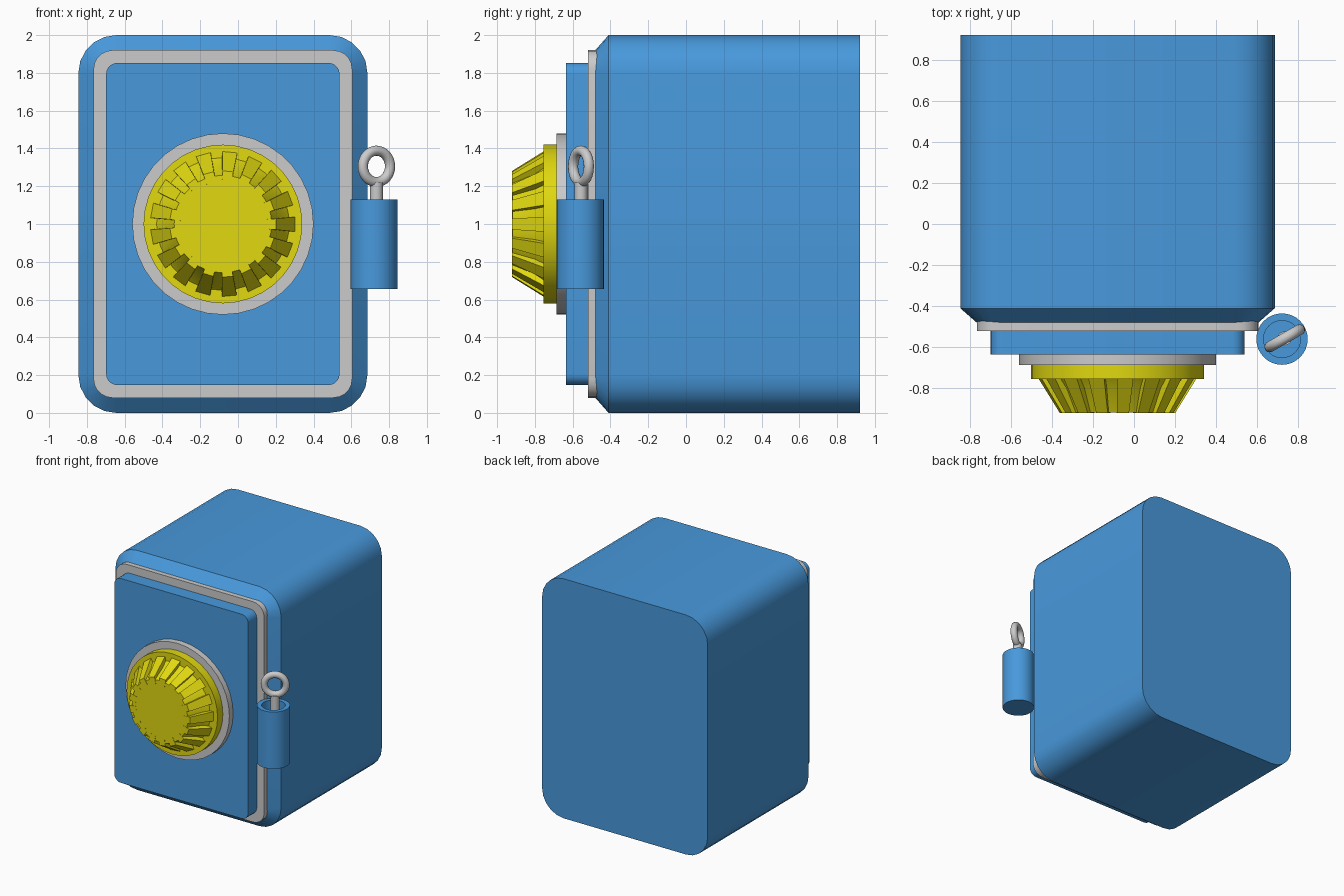
import bpy, bmesh, math
from mathutils import Vector, Matrix

if "Cube" in bpy.data.objects:
    bpy.data.objects.remove(bpy.data.objects["Cube"])

CX = -0.08  # centre line of the safe


def material(name, col):
    m = bpy.data.materials.new(name)
    m.diffuse_color = (*col, 1)
    m.use_nodes = True
    m.node_tree.nodes["Principled BSDF"].inputs["Base Color"].default_value = m.diffuse_color
    return m


BLUE = material("blue_paint", (0.065, 0.32, 0.72))
YELLOW = material("yellow_paint", (0.75, 0.69, 0.005))


def add_loft(bm, rings):
    """Skin a list of equal-length point rings and cap both ends."""
    vs = [[bm.verts.new(p) for p in r] for r in rings]
    n = len(vs[0])
    for a, b in zip(vs, vs[1:]):
        for i in range(n):
            j = (i + 1) % n
            bm.faces.new((a[i], a[j], b[j], b[i]))
    bm.faces.new(vs[0])
    bm.faces.new(vs[-1])


def finish(name, bm, mat=None, angle=30):
    bmesh.ops.recalc_face_normals(bm, faces=bm.faces[:])
    me = bpy.data.meshes.new(name)
    bm.to_mesh(me)
    bm.free()
    ob = bpy.data.objects.new(name, me)
    bpy.context.collection.objects.link(ob)
    if mat:
        me.materials.append(mat)
    bpy.ops.object.select_all(action='DESELECT')
    ob.select_set(True)
    bpy.context.view_layer.objects.active = ob
    bpy.ops.object.shade_smooth_by_angle(angle=math.radians(angle))
    return ob


def loft(name, rings, mat=None):
    bm = bmesh.new()
    add_loft(bm, rings)
    return finish(name, bm, mat)


def rounded(y, inset, r, seg=5):
    """Rounded rectangle facing y, inset from the body outline."""
    hw, hh = 0.765 - inset, 1.0 - inset
    pts = []
    for k, (sx, sz) in enumerate(((1, 1), (-1, 1), (-1, -1), (1, -1))):
        for i in range(seg + 1):
            a = math.pi / 2 * (k + i / seg)
            pts.append((CX + sx * (hw - r) + r * math.cos(a), y,
                        1 + sz * (hh - r) + r * math.sin(a)))
    return pts


def circle_y(y, r, n=36):
    return [(CX + r * math.cos(2 * math.pi * i / n), y,
             1 + r * math.sin(2 * math.pi * i / n)) for i in range(n)]


def circle_z(x, y, z, r, n=32):
    return [(x + r * math.cos(2 * math.pi * i / n),
             y + r * math.sin(2 * math.pi * i / n), z) for i in range(n)]


# Safe body with chamfered front edge
loft("safe_body", [rounded(0.92, 0, 0.2), rounded(-0.41, 0, 0.2),
                   rounded(-0.48, 0.08, 0.12)], BLUE)

# Door seal and door slab
loft("door_seal", [rounded(-0.47, 0.08, 0.1), rounded(-0.52, 0.08, 0.1)])
loft("door", [rounded(-0.51, 0.147, 0.06), rounded(-0.635, 0.147, 0.06)], BLUE)

# Dial backing plate, flange and tapered core
loft("dial_plate", [circle_y(-0.63, 0.48), circle_y(-0.685, 0.48)])
loft("dial_flange", [circle_y(-0.68, 0.42), circle_y(-0.755, 0.42)], YELLOW)
loft("dial_core", [circle_y(-0.75, 0.355), circle_y(-0.80, 0.315),
                   circle_y(-0.918, 0.258)], YELLOW)

# Grip teeth around the dial
TEETH = 17
bm = bmesh.new()
for t in range(TEETH):
    rot = Matrix.Rotation(math.radians(5.5) + 2 * math.pi * t / TEETH, 3, 'Y')
    rings = []
    for y, r0, r1, w0, w1 in ((-0.75, 0.29, 0.385, 0.033, 0.04),
                              (-0.92, 0.22, 0.28, 0.025, 0.029)):
        quad = ((-w0, r0), (w0, r0), (w1, r1), (-w1, r1))
        rings.append([Vector((CX, 0, 1)) + rot @ Vector((x, y, z)) for x, z in quad])
    add_loft(bm, rings)
finish("dial_teeth", bm, YELLOW, 20)

# Handle cylinder with a recessed top
HX, HY = 0.72, -0.56
loft("handle_barrel", [circle_z(HX, HY, z, r) for z, r in
                       ((0.655, 0.125), (1.13, 0.125), (1.13, 0.09), (1.05, 0.09))], BLUE)

# Pin and ring on top of the handle
PX, PY = 0.733, -0.556
loft("handle_pin", [circle_z(PX, PY, z, 0.034, 20) for z in (1.04, 1.22)])
bpy.ops.mesh.primitive_torus_add(major_segments=32, minor_segments=14,
                                 major_radius=0.083, minor_radius=0.027,
                                 location=(PX, PY, 1.305),
                                 rotation=(math.pi / 2, 0, math.radians(30)))
bpy.context.object.name = "handle_ring"
bpy.ops.object.shade_smooth_by_angle(angle=math.radians(60))
